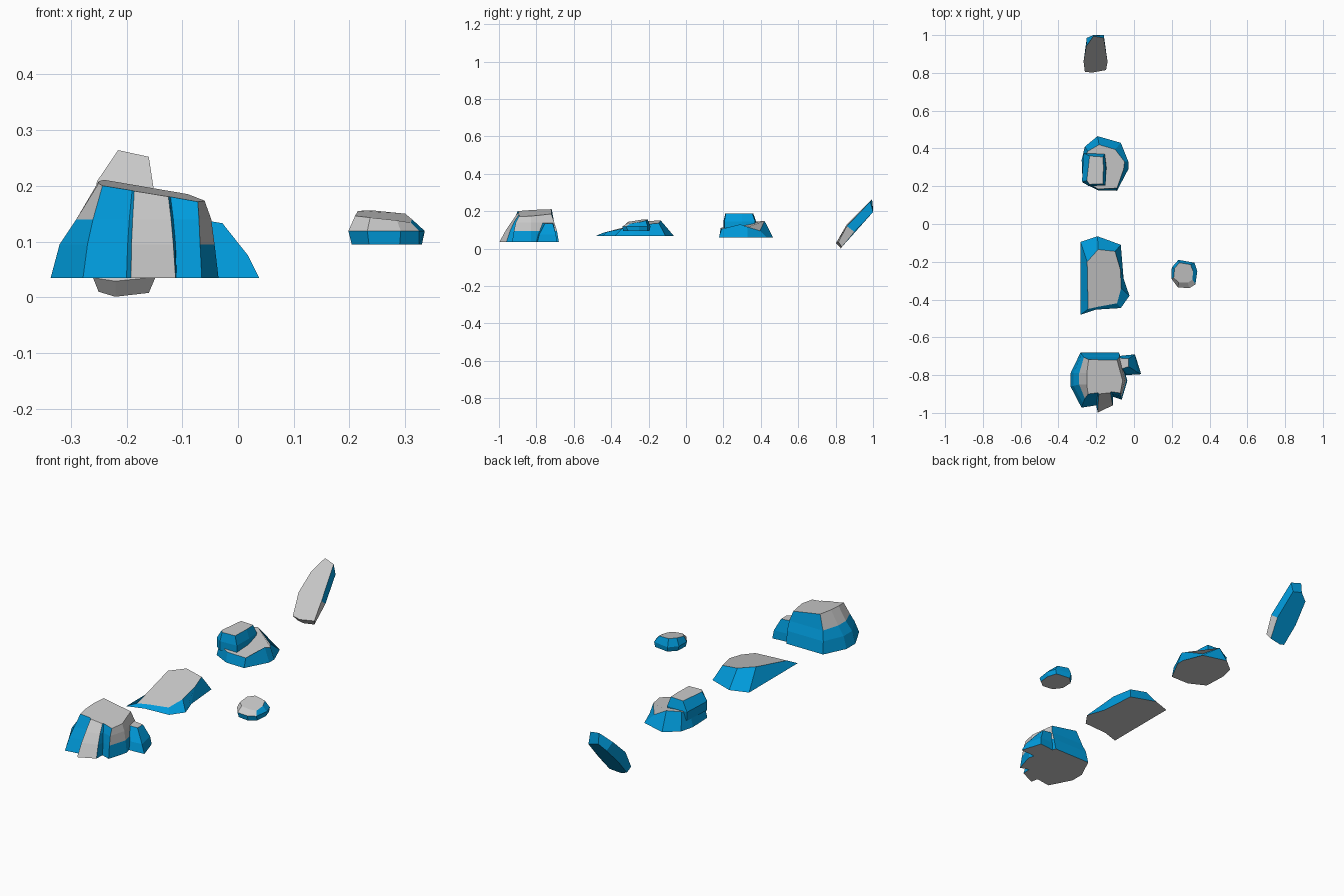
import bpy, bmesh

side_mat = bpy.data.materials.new("blue_side")
side_mat.diffuse_color = (0.0, 0.33, 0.72, 1)
plain_mat = bpy.data.materials.new("plain_grey")
plain_mat.diffuse_color = (0.6, 0.6, 0.6, 1)


def ring(z, pts):
    """Points at height z, or at their own height if a third value is given."""
    return [p if len(p) == 3 else (p[0], p[1], z) for p in pts]


def rock(name, rings, grey=(), base_blue=False):
    """Loft rings into a faceted rock; grey lists the (band, side) facets left plain."""
    bm = bmesh.new()
    loops = [[bm.verts.new(p) for p in r] for r in rings]
    n = len(loops[0])
    bm.faces.new(loops[0][::-1]).material_index = 0 if base_blue else 1
    bm.faces.new(loops[-1]).material_index = 1
    for b in range(len(loops) - 1):
        for i in range(n):
            j = (i + 1) % n
            f = bm.faces.new((loops[b][i], loops[b][j], loops[b + 1][j], loops[b + 1][i]))
            f.material_index = 1 if (b, i) in grey else 0
    bmesh.ops.recalc_face_normals(bm, faces=bm.faces)
    me = bpy.data.meshes.new(name)
    bm.to_mesh(me)
    bm.free()
    me.materials.append(side_mat)
    me.materials.append(plain_mat)
    ob = bpy.data.objects.new(name, me)
    bpy.context.collection.objects.link(ob)
    return ob


def sloped(pts):
    """Crown of the boulder, falling toward +x and rising slightly to the back."""
    return [(x, y, 0.159 - 0.17 * x + 0.06 * (y + 0.9)) for x, y in pts]


# Large boulder with a grey tongue down its front
rock("large_boulder", [
    ring(.035, [(-.336, -.86), (-.278, -.972), (-.2, -.96), (-.192, -.998), (-.112, -.96),
                (-.11, -.915), (-.065, -.93), (-.035, -.83), (-.08, -.68), (-.283, -.68), (-.336, -.79)]),
    ring(.095, [(-.32, -.857), (-.27, -.948), (-.198, -.935), (-.191, -.965), (-.116, -.94),
                (-.112, -.907), (-.068, -.92), (-.042, -.83), (-.076, -.69), (-.277, -.69), (-.32, -.79)]),
    ring(.14, [(-.29, -.85), (-.26, -.925), (-.195, -.915), (-.189, -.935), (-.12, -.92),
               (-.116, -.9), (-.07, -.91), (-.048, -.83), (-.078, -.705), (-.265, -.705), (-.29, -.79)]),
    sloped([(-.25, -.85), (-.243, -.9), (-.19, -.893), (-.186, -.9), (-.125, -.893),
            (-.121, -.888), (-.072, -.895), (-.06, -.83), (-.09, -.72), (-.24, -.718), (-.25, -.79)]),
], grey={(0, 3), (1, 3), (2, 3), (1, 6), (2, 6), (1, 7), (2, 7), (2, 0), (2, 9), (2, 10)})

# Small spur leaning on the large boulder's right side
rock("boulder_spur", [
    ring(.035, [(-.1, -.78), (-.04, -.80), (.038, -.795), (.005, -.69), (-.09, -.70)]),
    ring(.075, [(-.1, -.775), (-.04, -.79), (.018, -.785), (0, -.695), (-.09, -.70)]),
    ring(.138, [(-.1, -.76), (-.06, -.765), (-.028, -.755, .133), (-.028, -.712, .133), (-.09, -.71)]),
])

# Long low wedge rising to the back
rock("wedge_rock", [
    ring(.068, [(-.283, -.48), (-.2, -.453), (-.07, -.445), (-.024, -.38), (-.055, -.29),
                (-.07, -.11), (-.193, -.065), (-.283, -.095)]),
    [(-.243, -.45, .082), (-.19, -.438, .086), (-.09, -.42, .09), (-.068, -.34, .107),
     (-.072, -.24, .128), (-.1, -.145, .136), (-.19, -.135, .15), (-.248, -.2, .148)],
])

# Middle rock: lower body with an uneven top
rock("middle_rock_body", [
    ring(.06, [(-.277, .34), (-.272, .22), (-.19, .178), (-.09, .176), (-.03, .29),
               (-.03, .33), (-.07, .43), (-.193, .465), (-.26, .41)]),
    [(-.262, .34, .12), (-.26, .225, .12), (-.19, .185, .11), (-.09, .19, .105), (-.055, .29, .13),
     (-.05, .33, .115), (-.1, .395, .095), (-.185, .42, .148), (-.245, .385, .145)],
])
# Raised block on its left
rock("middle_rock_block", [
    ring(.1, [(-.275, .225), (-.24, .2), (-.15, .205), (-.145, .3), (-.155, .365), (-.265, .37)]),
    ring(.145, [(-.275, .225), (-.24, .2), (-.15, .205), (-.148, .3), (-.155, .37), (-.268, .375)]),
    ring(.187, [(-.25, .23), (-.235, .21), (-.165, .213), (-.162, .3), (-.165, .355), (-.235, .36)]),
])

# Tilted slab: blue back outline lofted to the grey front outline
rock("leaning_slab", [
    [(-.25, .825, .01), (-.22, .828, .001), (-.16, .833, .008), (-.146, .9, .09),
     (-.16, 1.0, .195), (-.215, 1.0, .21), (-.25, .985, .18), (-.26, .9, .09)],
    [(-.26, .805, .035), (-.22, .802, .029), (-.148, .815, .036), (-.14, .86, .12),
     (-.16, .985, .252), (-.215, .995, .264), (-.253, .94, .208), (-.267, .86, .13)],
], grey={(0, 0), (0, 1), (0, 2)}, base_blue=True)

# Pebble off to the right
rock("pebble", [
    ring(.095, [(.204, -.29), (.235, -.33), (.29, -.337), (.325, -.31), (.33, -.25),
                (.315, -.205), (.24, -.195), (.206, -.23)]),
    ring(.119, [(.198, -.29), (.232, -.335), (.292, -.34), (.325, -.32), (.335, -.25),
                (.32, -.205), (.235, -.19), (.2, -.23)]),
    [(.21, -.285, .146), (.237, -.31, .143), (.285, -.31, .138), (.31, -.295, .134), (.312, -.25, .14),
     (.3, -.215, .15), (.24, -.205, .156), (.215, -.235, .155)],
], grey={(1, 0), (1, 1), (1, 2)})
